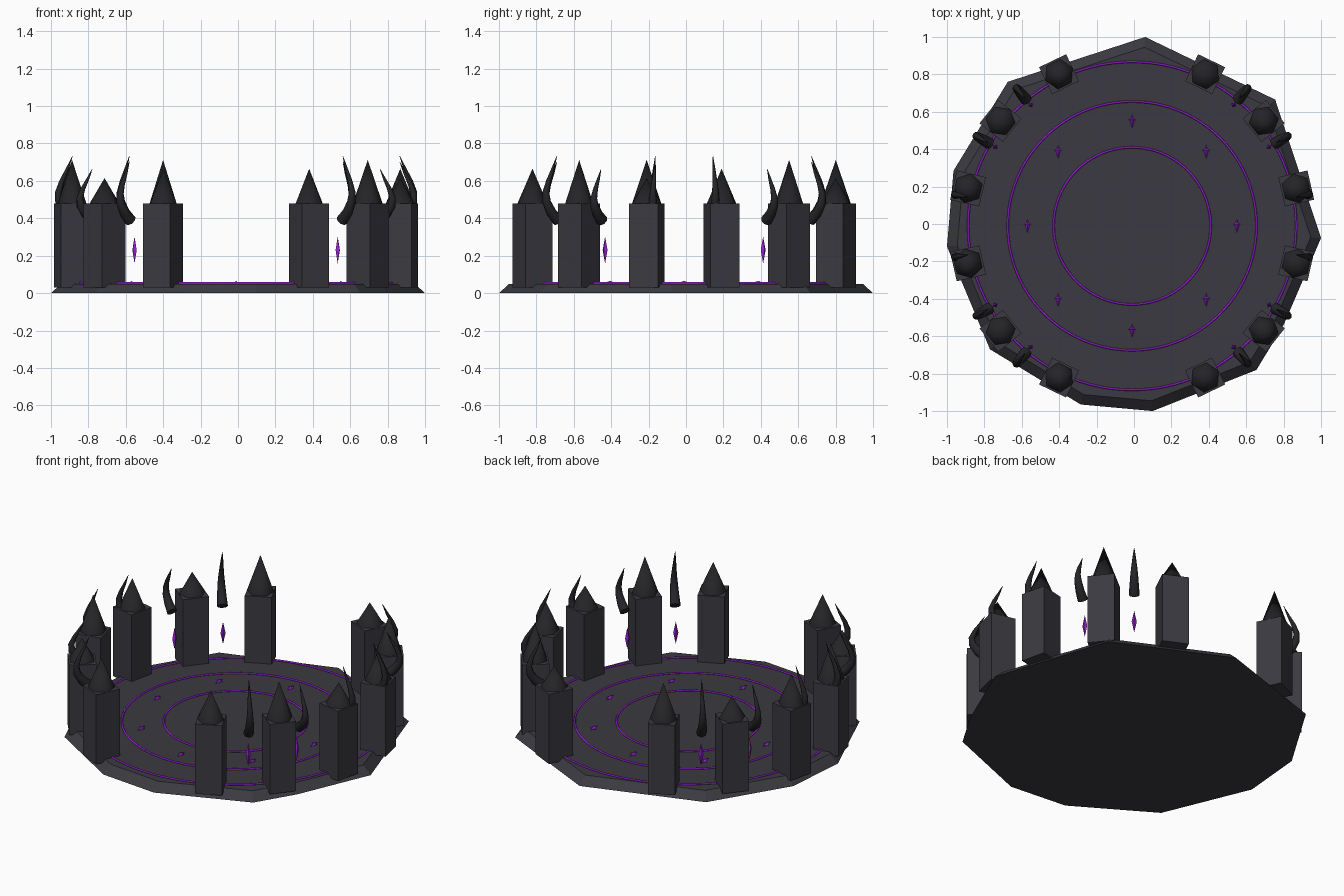
import bpy, bmesh, math
from mathutils import Vector, Matrix

if "Cube" in bpy.data.objects:
    bpy.data.objects.remove(bpy.data.objects["Cube"])

CX, CY = -0.01, -0.01   # centre of the ring of pillars


def mat(name, rgb):
    m = bpy.data.materials.new(name)
    m.diffuse_color = (*rgb, 1)
    m.use_nodes = True
    m.node_tree.nodes["Principled BSDF"].inputs["Base Color"].default_value = m.diffuse_color
    return m


STONE = mat("dark_stone", (0.043, 0.042, 0.052))
HORN = mat("charcoal", (0.018, 0.018, 0.021))
GLOW = mat("violet_glow", (0.32, 0.015, 0.68))


def finish(bm, name, material, smooth=False):
    bmesh.ops.recalc_face_normals(bm, faces=bm.faces)
    me = bpy.data.meshes.new(name)
    bm.to_mesh(me)
    bm.free()
    me.materials.append(material)
    for p in me.polygons:
        p.use_smooth = smooth
    ob = bpy.data.objects.new(name, me)
    bpy.context.collection.objects.link(ob)
    return ob


def polar(a, r, z):
    return Vector((CX + r * math.cos(a), CY + r * math.sin(a), z))


def lofted(rings, name, material, smooth=False):
    """Skin a list of equal-length point rings and cap both ends."""
    bm = bmesh.new()
    vs = [[bm.verts.new(p) for p in ring] for ring in rings]
    n = len(vs[0])
    for a, b in zip(vs, vs[1:]):
        for i in range(n):
            bm.faces.new((a[i], a[(i + 1) % n], b[(i + 1) % n], b[i]))
    bm.faces.new(vs[0])
    bm.faces.new(vs[-1])
    return finish(bm, name, material, smooth)


def diamond(name, loc, hx, hy, hz, rot=0.0):
    bm = bmesh.new()
    bmesh.ops.create_uvsphere(bm, u_segments=4, v_segments=2, radius=1)
    m = Matrix.Translation(loc) @ Matrix.Rotation(rot, 4, 'Z') @ Matrix.Diagonal((hx, hy, hz, 1))
    bmesh.ops.transform(bm, matrix=m, verts=bm.verts)
    return finish(bm, name, GLOW)


# rough-hewn floor slab with sloping rim
outline = [(0.06, 1.0), (0.755, 0.665), (1.0, -0.075), (0.80, -0.54), (0.655, -0.78),
           (0.10, -1.0), (-0.285, -0.965), (-0.77, -0.67), (-1.0, -0.12),
           (-0.965, 0.285), (-0.675, 0.76)]
lofted([[(x, y, 0) for x, y in outline],
        [(x * 0.945, y * 0.945, 0.05) for x, y in outline]], "floor_slab", STONE)

# glowing floor rings
for r in (0.42, 0.665, 0.877):
    rings = bmesh.new()
    n, s = 96, 6
    v = [[rings.verts.new(polar(2 * math.pi * i / n,
                                r + 0.006 * math.cos(2 * math.pi * j / s),
                                0.053 + 0.006 * math.sin(2 * math.pi * j / s)))
          for j in range(s)] for i in range(n)]
    for i in range(n):
        for j in range(s):
            k, l = (i + 1) % n, (j + 1) % s
            rings.faces.new((v[i][j], v[k][j], v[k][l], v[i][l]))
    finish(rings, "floor_ring", GLOW, True)

# floor runes: a slim stroke with a short cross stroke
for i in range(8):
    p = polar(i * math.pi / 4, 0.56, 0.053)
    diamond("floor_rune", p, 0.011, 0.037, 0.012)
    diamond("floor_rune_cross", p + Vector((0, 0.008, 0)), 0.02, 0.011, 0.011)

# pillars with pointed caps: 14 slots, front and back left open
for k in range(14):
    if k % 7 == 0:
        continue
    a = -math.pi / 2 + k * 2 * math.pi / 14
    bm = bmesh.new()
    bmesh.ops.create_cube(bm, size=1)
    bmesh.ops.transform(bm, verts=bm.verts,
                        matrix=Matrix.Translation(polar(a, 0.9, 0.255))
                        @ Matrix.Rotation(a, 4, 'Z') @ Matrix.Diagonal((0.16, 0.16, 0.45, 1)))
    finish(bm, "pillar", STONE)
    h = (0.135, 0.185, 0.232)[k % 3]
    bm = bmesh.new()
    bmesh.ops.create_cone(bm, cap_ends=True, segments=6, radius1=0.08, radius2=0, depth=h)
    bmesh.ops.transform(bm, verts=bm.verts,
                        matrix=Matrix.Translation(polar(a, 0.9, 0.48 + h / 2))
                        @ Matrix.Rotation(a, 4, 'Z'))
    cap = finish(bm, "pillar_cap", HORN, True)
    cap.data.set_sharp_from_angle(angle=math.radians(65))

# curved horns and hanging crystals between the pillars
path = [(0.88, 0.0), (0.928, 0.045), (0.96, 0.10), (0.965, 0.15),
        (0.947, 0.21), (0.915, 0.28), (0.888, 0.345)]
SIDES = 8
for j in range(18):
    if j % 9 in (3, 4, 5):
        continue
    a = math.radians(10 + 20 * j)
    s = (1.0, 0.8, 0.91)[j % 3]
    tangent_dir = Vector((-math.sin(a), math.cos(a), 0))
    pts = [polar(a, r, 0.388 + z * s) for r, z in path]
    rings = []
    for i, p in enumerate(pts):
        t = (pts[min(i + 1, len(pts) - 1)] - pts[max(i - 1, 0)]).normalized()
        side = t.cross(tangent_dir)
        w = 0.031 * (1 - i / (len(pts) - 1)) ** 0.85 + 0.001
        rings.append([p + w * (math.cos(q) * side + math.sin(q) * tangent_dir)
                      for q in (2 * math.pi * n / SIDES for n in range(SIDES))])
    horn = lofted(rings, "horn", HORN, True)
    horn.data.set_sharp_from_angle(angle=math.radians(60))
    diamond("crystal", polar(a, 0.845, 0.23), 0.015, 0.015, 0.072, a)
